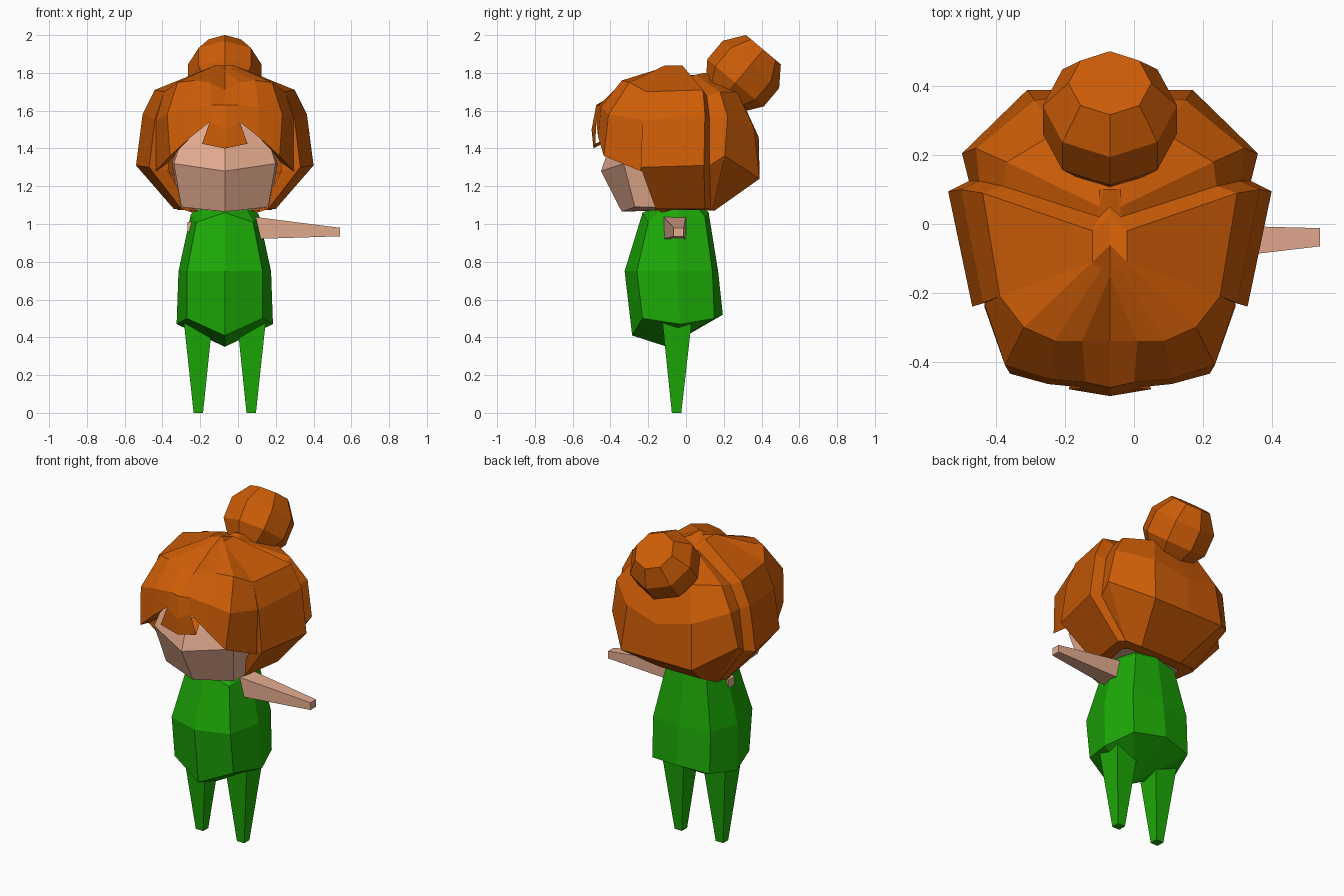
import bpy, bmesh, math
from mathutils import Matrix

CX = -0.07  # the figure's mirror plane


def material(name, rgb):
    m = bpy.data.materials.new(name)
    m.diffuse_color = (*rgb, 1)
    return m


HAIR = material("copper_hair", (0.61, 0.108, 0.002))
SKIN = material("skin", (0.78, 0.41, 0.28))
GREEN = material("green_suit", (0.012, 0.40, 0.002))


def finish(name, bm, mat, mirror=False):
    bmesh.ops.remove_doubles(bm, verts=bm.verts, dist=0.002)
    bmesh.ops.recalc_face_normals(bm, faces=bm.faces)
    me = bpy.data.meshes.new(name)
    bm.to_mesh(me)
    bm.free()
    me.materials.append(mat)
    ob = bpy.data.objects.new(name, me)
    ob.location.x = CX
    bpy.context.collection.objects.link(ob)
    if mirror:
        mod = ob.modifiers.new("mirror", 'MIRROR')
        mod.merge_threshold = 0.002
    return ob


def half_shell(name, lines, mat, cap_first=False, cap_last=False):
    """Skin a grid of point lines on the +x side, then mirror it."""
    bm = bmesh.new()
    g = [[bm.verts.new(p) for p in line] for line in lines]
    for a, b in zip(g, g[1:]):
        for i in range(len(a) - 1):
            bm.faces.new((a[i], a[i + 1], b[i + 1], b[i]))
    if cap_first:
        bm.faces.new(g[0])
    if cap_last:
        bm.faces.new(g[-1])
    return finish(name, bm, mat, True)


def limb(name, quad_a, quad_b, mat, mirror=False):
    """Four-sided tapered block between two end quads."""
    bm = bmesh.new()
    a = [bm.verts.new(p) for p in quad_a]
    b = [bm.verts.new(p) for p in quad_b]
    bm.faces.new(a)
    bm.faces.new(b)
    for i in range(4):
        j = (i + 1) % 4
        bm.faces.new((a[i], a[j], b[j], b[i]))
    return finish(name, bm, mat, mirror)


def quad_z(x0, x1, y0, y1, z):
    return [(x0, y0, z), (x1, y0, z), (x1, y1, z), (x0, y1, z)]


def quad_x(x, y0, y1, z0, z1):
    return [(x, y0, z0), (x, y1, z0), (x, y1, z1), (x, y0, z1)]


# Torso: rings of front centre, front side, side, back side, back centre
half_shell("torso", [
    [(0, -0.16, 1.09), (0.11, -0.12, 1.09), (0.14, -0.03, 1.09),
     (0.11, 0.06, 1.09), (0, 0.09, 1.09)],
    [(0, -0.23, 1.06), (0.15, -0.20, 1.01), (0.18, -0.04, 1.05),
     (0.14, 0.10, 1.04), (0, 0.12, 1.06)],
    [(0, -0.325, 0.75), (0.20, -0.26, 0.75), (0.245, -0.05, 0.75),
     (0.195, 0.14, 0.75), (0, 0.17, 0.75)],
    [(0, -0.285, 0.41), (0.20, -0.23, 0.50), (0.255, -0.03, 0.47),
     (0.195, 0.15, 0.50), (0, 0.195, 0.52)],
    [(0, -0.10, 0.35)] * 5,
], GREEN, cap_first=True)

# Legs
limb("legs", quad_z(0.115, 0.165, -0.075, -0.025, 0),
     quad_z(0.065, 0.217, -0.125, 0.03, 0.485), GREEN, True)

# Arms: one stretched out, one a short stub
limb("right_arm", quad_x(0.14, -0.12, 0.0, 0.92, 1.04),
     quad_x(0.61, -0.065, -0.012, 0.935, 0.98), SKIN)
limb("left_arm_stub", quad_x(-0.13, -0.10, -0.02, 0.94, 1.02),
     quad_x(-0.197, -0.09, -0.03, 0.96, 1.01), SKIN)

# Head
half_shell("head", [
    [(0, -0.34, 1.065), (0.23, -0.27, 1.09), (0.24, 0.08, 1.085), (0, 0.10, 1.08)],
    [(0, -0.45, 1.28), (0.27, -0.33, 1.32), (0.28, 0.10, 1.32), (0, 0.18, 1.30)],
    [(0, -0.36, 1.54), (0.20, -0.28, 1.54), (0.20, 0.10, 1.54), (0, 0.15, 1.54)],
], SKIN, cap_first=True, cap_last=True)

# Main hair: side lobe, groove, then back mass; each line runs crown to nape
lobe_front = [(0.05, -0.11, 1.84), (0.32, -0.21, 1.70), (0.37, -0.23, 1.55),
              (0.40, -0.24, 1.30), (0.23, -0.16, 1.08)]
lobe_inner = [(x * 0.75, y + 0.03, z - 0.02) for x, y, z in lobe_front]
main = [
    lobe_inner,
    lobe_front,
    [(0.05, -0.02, 1.84), (0.37, 0.09, 1.71), (0.435, 0.10, 1.58),
     (0.47, 0.095, 1.31), (0.27, 0.10, 1.08)],
    [(0.03, 0.02, 1.78), (0.31, 0.11, 1.68), (0.38, 0.125, 1.56),
     (0.41, 0.125, 1.31), (0.24, 0.13, 1.08)],
    [(0.03, 0.05, 1.79), (0.30, 0.18, 1.70), (0.39, 0.22, 1.57),
     (0.43, 0.205, 1.36), (0.25, 0.14, 1.075)],
    [(0.02, 0.10, 1.80), (0.15, 0.27, 1.70), (0.22, 0.36, 1.51),
     (0.24, 0.39, 1.24), (0.14, 0.15, 1.07)],
    [(0, 0.10, 1.80), (0, 0.28, 1.69), (0, 0.385, 1.46),
     (0, 0.39, 1.24), (0, 0.15, 1.07)],
]
for line in main:  # nape turned under
    x, y, z = line[-1]
    line.append((x * 0.75, y * 0.55, 1.075))
half_shell("main_hair", main, HAIR)

# Crown: small raised diamond, plus the parting that runs back from it
half_shell("crown", [
    [(0, -0.15, 1.81), (0, -0.06, 1.84), (0, 0.02, 1.79), (0, 0.05, 1.79), (0, 0.10, 1.80)],
    [(0, -0.15, 1.81), (0.05, -0.11, 1.84), (0.05, -0.02, 1.84), (0.032, 0.02, 1.782),
     (0.032, 0.10, 1.797)],
], HAIR)

# Fringe: swept lobes with a folded-under lower edge
part_line = [(0, -0.15, 1.81), (0.08, -0.34, 1.75), (0.07, -0.46, 1.63), (0.08, -0.475, 1.54)]
fringe = [
    part_line[:],
    [(0.025, -0.13, 1.825), (0.16, -0.34, 1.76), (0.18, -0.45, 1.62), (0.18, -0.465, 1.46)],
    [(0.05, -0.11, 1.84), (0.25, -0.30, 1.75), (0.305, -0.41, 1.58), (0.29, -0.435, 1.36)],
    [(0.05, -0.11, 1.84), (0.32, -0.21, 1.70), (0.365, -0.23, 1.55), (0.365, -0.24, 1.28)],
]
for line in fringe:
    x, y, z = line[-1]
    line.append((x * 0.85, y + 0.10, z + 0.03))
half_shell("fringe", fringe, HAIR)

# Centre lock: sunken parting at the top, then a tip over the forehead
half_shell("centre_lock", [
    [(0, -0.15, 1.81), (0, -0.34, 1.71), (0, -0.475, 1.63), (0, -0.50, 1.50),
     (0, -0.49, 1.40), (0, -0.38, 1.46)],
    part_line + [(0.12, -0.48, 1.425), (0.08, -0.37, 1.48)],
], HAIR)

# Bun: faceted ball tilted backwards with flat poles
bm = bmesh.new()
bmesh.ops.create_uvsphere(bm, u_segments=8, v_segments=5, radius=0.205)
poles = [v for v in bm.verts if abs(v.co.z) > 0.2]
bmesh.ops.dissolve_verts(bm, verts=poles)
bmesh.ops.transform(bm, verts=bm.verts, matrix=Matrix.Translation((0, 0.303, 1.796))
                    @ Matrix.Rotation(math.radians(-40), 4, 'X'))
finish("hair_bun", bm, HAIR)
